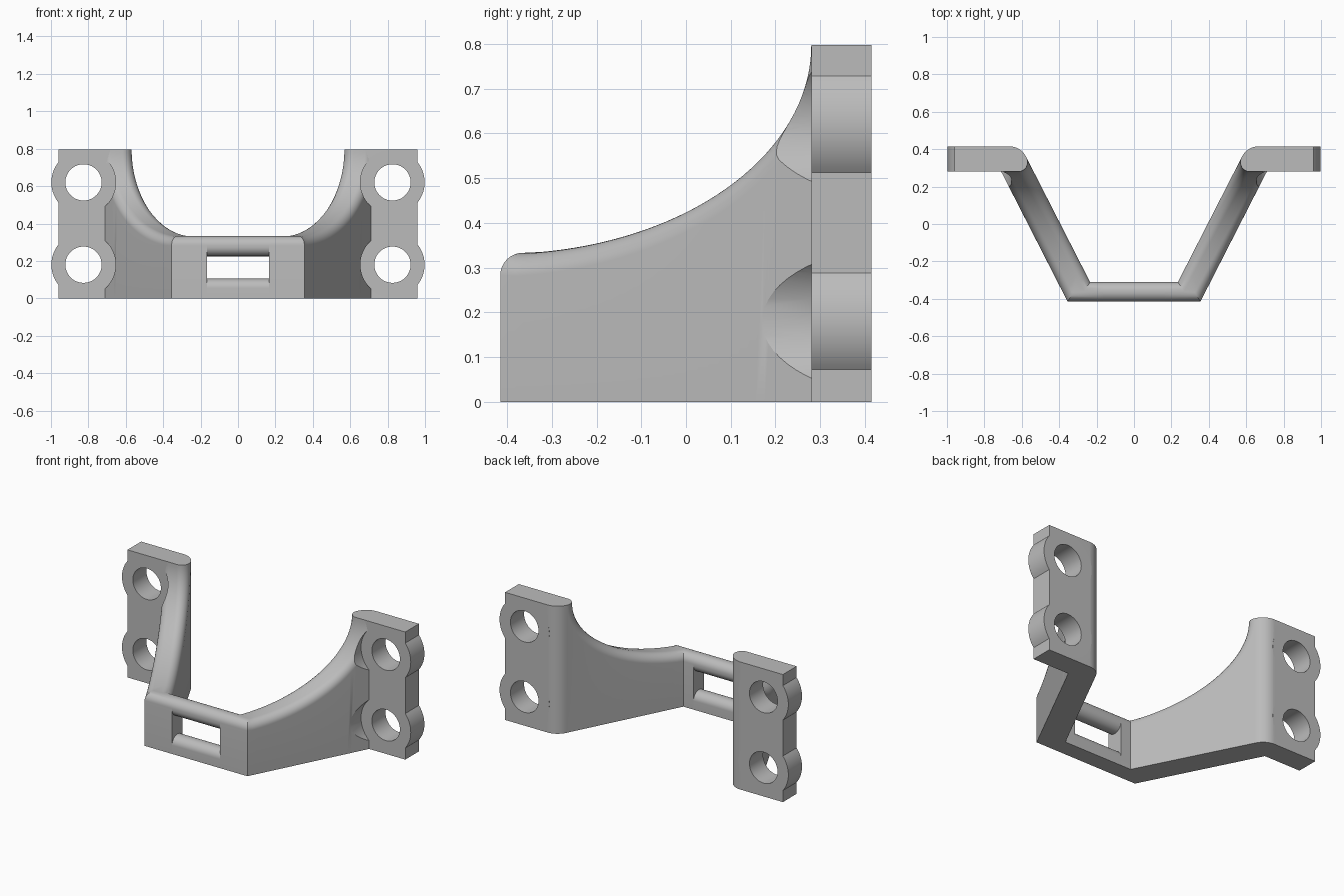
import bpy, bmesh, math
from mathutils import Vector

cube = bpy.data.objects.get("Cube")
if cube:
    bpy.data.objects.remove(cube, do_unlink=True)

grey = bpy.data.materials.new("light grey plastic")
grey.use_nodes = True
COLOUR = (0.5, 0.5, 0.5, 1)
grey.diffuse_color = COLOUR
grey.node_tree.nodes["Principled BSDF"].inputs["Base Color"].default_value = COLOUR

# Main sizes
FRONT, BAR_BACK, FLANGE_FRONT, BACK = -0.415, -0.31, 0.28, 0.415
TOP, BAR_TOP, SLOT_X, R, STEPS = 0.797, 0.333, 0.165, 0.05, 8
OUTER, INNER, SLOPE = 0.355, 0.235, 0.511
HOLE_X, HOLE_Z, BOSS_R, HOLE_R = 0.826, (0.18, 0.62), 0.172, 0.097
UP = Vector((0, 0, 1))
WALL = Vector((1, -SLOPE, 0)).normalized()


def make(name, bm):
    bmesh.ops.recalc_face_normals(bm, faces=bm.faces)
    mesh = bpy.data.meshes.new(name)
    bm.to_mesh(mesh)
    bm.free()
    mesh.materials.append(grey)
    obj = bpy.data.objects.new(name, mesh)
    bpy.context.collection.objects.link(obj)
    return obj


def activate(obj):
    bpy.ops.object.select_all(action='DESELECT')
    obj.select_set(True)
    bpy.context.view_layer.objects.active = obj


def boolean(obj, cutter, operation):
    activate(obj)
    mod = obj.modifiers.new("cut", 'BOOLEAN')
    mod.operation, mod.solver, mod.object = operation, 'EXACT', cutter
    bpy.ops.object.modifier_apply(modifier=mod.name)
    bpy.data.objects.remove(cutter, do_unlink=True)


def finish(obj, mirror=False):
    activate(obj)
    if mirror:
        mod = obj.modifiers.new("mirror", 'MIRROR')
        mod.use_mirror_merge = False
        bpy.ops.object.modifier_apply(modifier=mod.name)
    bpy.ops.object.shade_smooth_by_angle(angle=math.radians(30))


def prism(name, points, offset):
    bm = bmesh.new()
    face = bm.faces.new([bm.verts.new(p) for p in points])
    new = bmesh.ops.extrude_face_region(bm, geom=[face])["geom"]
    bmesh.ops.translate(bm, vec=offset, verts=[v for v in new if isinstance(v, bmesh.types.BMVert)])
    return make(name, bm)


def disc(z, radius, y0, y1):
    ring = [(HOLE_X + radius * math.cos(a), y0, z + radius * math.sin(a))
            for a in (math.tau * i / 64 for i in range(64))]
    return prism("cutter", ring, (0, y1 - y0, 0))


def fillet(edge, n, w):
    """Rounded edge between two faces with outward normals n and w."""
    centre = edge - (n + w) * R / (1 + n.dot(w))
    arc = [n.lerp(w, i / STEPS).normalized() for i in range(STEPS + 1)]
    return [centre + d * R for d in arc]


def corner_fillet(edge, w):
    """Rounded horizontal edge, with w as the plan or mitre direction."""
    angles = [math.pi / 2 * i / STEPS for i in range(STEPS + 1)]
    return [edge - UP * R * (1 - math.cos(a)) - w * R * (1 - math.sin(a)) for a in angles]


def section(outer, inner):
    """Closed wall section: floor, rounded outer edge, rounded inner edge, floor."""
    ground = lambda p: Vector((p.x, p.y, 0))
    return [ground(outer[-1])] + outer[::-1] + inner + [ground(inner[-1])]


def mitre(a, b):
    return (a + b) / (1 + a.dot(b))


def arm_fillet(t, start_y, start_x, w):
    """Rounded edge where the elliptical top meets a slanted wall."""
    a_len, b_len, cy = 0.70, 0.467, -0.42
    t0 = math.asin((start_y - cy) / a_len)
    a = t0 + (math.pi / 2 - t0) * t
    y, z = cy + a_len * math.sin(a), TOP - b_len * math.cos(a)
    n = Vector((0, -math.sin(a) / a_len, math.cos(a) / b_len)).normalized()
    return fillet(Vector((start_x + SLOPE * (y - start_y), y, z)), n, w)


# Arm with the end of the strap bar, lofted through wall sections
front, rear = Vector((0, -1, 0)), Vector((0, 1, 0))
rings = [section(corner_fillet(Vector((SLOT_X, FRONT, BAR_TOP)), front),
                 corner_fillet(Vector((SLOT_X, BAR_BACK, BAR_TOP)), rear)),
         section(corner_fillet(Vector((OUTER, FRONT, BAR_TOP)), mitre(front, WALL)),
                 corner_fillet(Vector((INNER, BAR_BACK, BAR_TOP)), mitre(rear, -WALL)))]
COUNT = 36
for i in range(1, COUNT + 1):
    rings.append(section(arm_fillet(i / COUNT, FRONT, OUTER, WALL),
                         arm_fillet(i / COUNT, BAR_BACK, INNER, -WALL)))

bm = bmesh.new()
loops = [[bm.verts.new(p) for p in ring] for ring in rings]
for a, b in zip(loops, loops[1:]):
    for j in range(len(a)):
        k = (j + 1) % len(a)
        bm.faces.new((a[j], a[k], b[k], b[j]))
bm.faces.new(loops[0])
last = loops[-1]
bm.faces.new(last[1:-1])
bm.faces.new((last[0], last[1], last[-2], last[-1]))
arms = make("side_arms", bm)
for z in HOLE_Z:
    boolean(arms, disc(z, BOSS_R, -0.1, FLANGE_FRONT), 'DIFFERENCE')
finish(arms, True)

# Mounting flange: plan outline with a rounded inner end, bosses and holes
tip = arm_fillet(1, BAR_BACK, INNER, -WALL)
r = 0.10
along = Vector((SLOPE, 1, 0)).normalized()
corner = Vector((INNER + SLOPE * (BACK - BAR_BACK), BACK, 0))
centre = corner - (rear - WALL) * r / (1 - rear.dot(WALL))
bend = [centre + (-WALL).lerp(rear, i / 10).normalized() * r for i in range(11)]
outline = [Vector((p.x, p.y, 0)) for p in tip] + bend
outline += [Vector((0.96, BACK, 0)), Vector((0.96, FLANGE_FRONT, 0))]
flanges = prism("mounting_flanges", outline, (0, 0, TOP))
for z in HOLE_Z:
    boolean(flanges, disc(z, BOSS_R, FLANGE_FRONT, BACK), 'UNION')
for z in HOLE_Z:
    boolean(flanges, disc(z, HOLE_R, FLANGE_FRONT - 0.1, BACK + 0.1), 'DIFFERENCE')
finish(flanges, True)


# Strap rails above and below the slot
def rail(name, z0, z1, round_bottom):
    edges = [(FRONT, z1, front, UP), (BAR_BACK, z1, UP, rear)]
    points = [p for y, z, n, w in edges for p in fillet(Vector((-SLOT_X, y, z)), n, w)]
    if round_bottom:
        for y, n, w in ((BAR_BACK, rear, -UP), (FRONT, -UP, front)):
            points += fillet(Vector((-SLOT_X, y, z0)), n, w)
    else:
        points += [Vector((-SLOT_X, y, z0)) for y in (BAR_BACK, FRONT)]
    finish(prism(name, points, (2 * SLOT_X, 0, 0)))


rail("upper_strap_rail", 0.225, BAR_TOP, True)
rail("lower_strap_rail", 0, 0.105, False)
